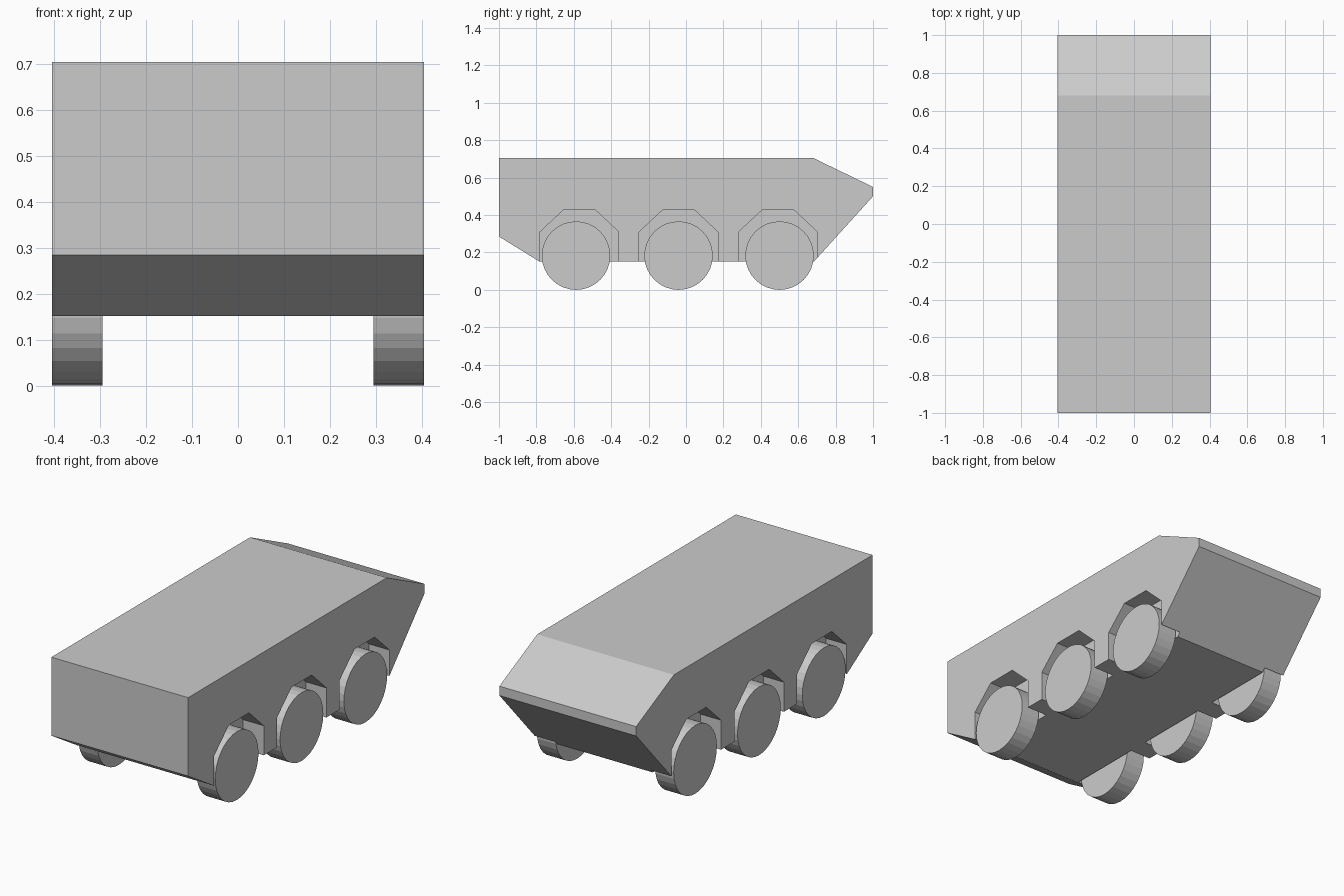
import bpy, bmesh, math

if "Cube" in bpy.data.objects:
    bpy.data.objects.remove(bpy.data.objects["Cube"])

HALF_W = 0.405
WHEEL_R, WHEEL_W = 0.183, 0.11


def add_prism(bm, profile, x0, x1):
    """Extrude a closed (y, z) profile from x0 to x1."""
    a = [bm.verts.new((x0, y, z)) for y, z in profile]
    b = [bm.verts.new((x1, y, z)) for y, z in profile]
    n = len(profile)
    bm.faces.new(a)
    bm.faces.new(b[::-1])
    for i in range(n):
        j = (i + 1) % n
        bm.faces.new((a[j], a[i], b[i], b[j]))


def prism_object(name, prisms):
    bm = bmesh.new()
    for prism in prisms:
        add_prism(bm, *prism)
    bmesh.ops.recalc_face_normals(bm, faces=bm.faces)
    mesh = bpy.data.meshes.new(name)
    bm.to_mesh(mesh)
    bm.free()
    ob = bpy.data.objects.new(name, mesh)
    bpy.context.collection.objects.link(ob)
    return ob


# Hull: side profile across the full width
hull = prism_object("hull", [(
    [(-1, 0.705), (0.68, 0.705), (1, 0.55), (1, 0.5),
     (0.685, 0.152), (-0.785, 0.152), (-1, 0.285)], -HALF_W, HALF_W)])

# Wheel arches: six angular pockets cut from the hull sides
arch = [(-0.21, 0.0), (-0.21, 0.31), (-0.085, 0.427),
        (0.085, 0.427), (0.21, 0.31), (0.21, 0.0)]
pockets = []
for cy in (-0.57, -0.04, 0.492):
    profile = [(y + cy, z) for y, z in arch]
    pockets += [(profile, 0.283, 0.5), (profile, -0.5, -0.283)]
cutter = prism_object("arch_cutter", pockets)
cutter.hide_render = True

mod = hull.modifiers.new("arches", 'BOOLEAN')
mod.operation = 'DIFFERENCE'
mod.solver = 'EXACT'
mod.object = cutter
bpy.context.view_layer.objects.active = hull
hull.select_set(True)
bpy.ops.object.modifier_apply(modifier=mod.name)
bpy.data.objects.remove(cutter)

# Wheels: flat-shaded cylinders flush with the hull sides
for label, cy in (("front", -0.588), ("middle", -0.04), ("rear", 0.50)):
    for side, s in (("right", 1), ("left", -1)):
        bpy.ops.mesh.primitive_cylinder_add(
            vertices=32, radius=WHEEL_R, depth=WHEEL_W,
            location=(s * (HALF_W - WHEEL_W / 2), cy, WHEEL_R),
            rotation=(0, math.pi / 2, 0))
        bpy.context.object.name = f"{label}_{side}_wheel"
